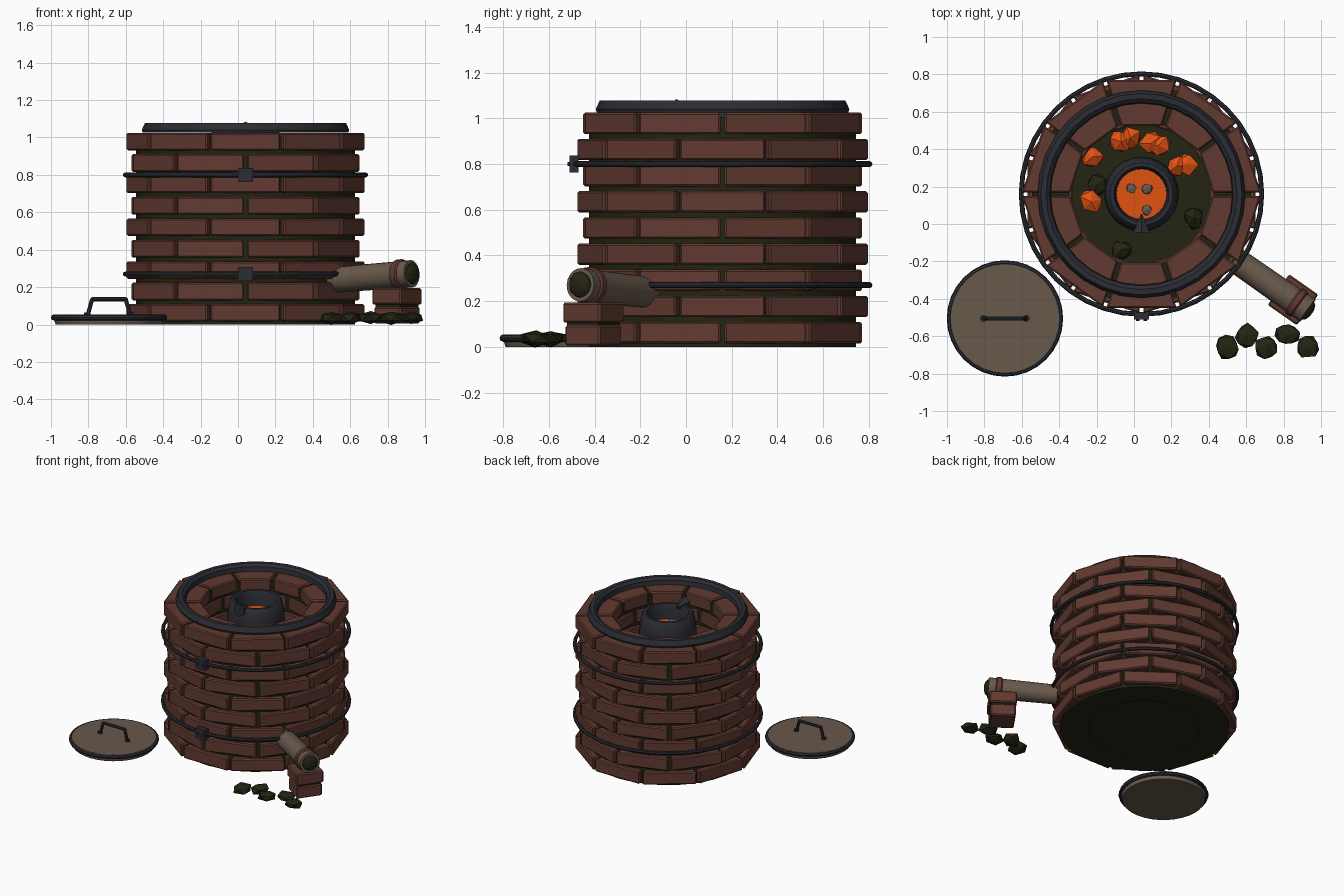
import bpy, bmesh, math, random
from math import sin, cos, pi, tan
from mathutils import Vector, Matrix

if "Cube" in bpy.data.objects:
    bpy.data.objects.remove(bpy.data.objects["Cube"])
random.seed(4)
CX, CY = 0.04, 0.16          # furnace axis


def material(name, r, g, b, rough=0.8):
    m = bpy.data.materials.new(name)
    m.use_nodes = True
    m.diffuse_color = (r, g, b, 1)
    node = m.node_tree.nodes["Principled BSDF"]
    node.inputs["Base Color"].default_value = (r, g, b, 1)
    node.inputs["Roughness"].default_value = rough
    return m


BRICK = material("brick red", 0.12, 0.042, 0.03)
CLAY = material("dark clay", 0.017, 0.018, 0.006)
IRON = material("dark iron", 0.024, 0.026, 0.034)
TAN = material("fired clay tan", 0.14, 0.1, 0.072)
GLOW = material("glowing orange", 0.75, 0.085, 0.006)
DROSS = material("grey dross", 0.13, 0.11, 0.09)


def finish(bm, name, mat, smooth=False, bevel=0):
    bmesh.ops.recalc_face_normals(bm, faces=bm.faces)
    me = bpy.data.meshes.new(name)
    bm.to_mesh(me)
    bm.free()
    me.materials.append(mat)
    ob = bpy.data.objects.new(name, me)
    bpy.context.collection.objects.link(ob)
    if bevel:
        mod = ob.modifiers.new("soft_edges", "BEVEL")
        mod.width, mod.segments = bevel, 1
    if smooth:
        bpy.ops.object.select_all(action="DESELECT")
        ob.select_set(True)
        bpy.context.view_layer.objects.active = ob
        bpy.ops.object.shade_smooth_by_angle(angle=math.radians(35))
    return ob


def lathe(name, profile, mat, x=CX, y=CY, segs=32, ring=False, smooth=True):
    """Turn (radius, z) points round a vertical axis; ring closes the profile."""
    bm = bmesh.new()
    rows = []
    for r, z in profile:
        rows.append([bm.verts.new((x + r * cos(2 * pi * i / segs),
                                   y + r * sin(2 * pi * i / segs), z))
                     for i in range(segs)])
    pairs = list(zip(rows, rows[1:]))
    if ring:
        pairs.append((rows[-1], rows[0]))
    for a, b in pairs:
        for i in range(segs):
            j = (i + 1) % segs
            bm.faces.new((a[i], a[j], b[j], b[i]))
    if not ring:
        bm.faces.new(rows[0])
        bm.faces.new(rows[-1])
    return finish(bm, name, mat, smooth)


def hoop_profile(radius, z, thick, n=8):
    return [(radius + thick * cos(2 * pi * k / n), z + thick * sin(2 * pi * k / n))
            for k in range(n)]


def add_rod(bm, a, b, r1, r2=None, segs=20):
    a, b = Vector(a), Vector(b)
    d = b - a
    m = Matrix.Translation((a + b) / 2) @ d.to_track_quat("Z", "Y").to_matrix().to_4x4()
    bmesh.ops.create_cone(bm, cap_ends=True, segments=segs, radius1=r1,
                          radius2=r1 if r2 is None else r2, depth=d.length, matrix=m)


def add_box(bm, centre, size, turn=0):
    m = Matrix.Translation(centre) @ Matrix.Rotation(turn, 4, "Z") @ Matrix.Diagonal((*size, 1))
    bmesh.ops.create_cube(bm, size=1, matrix=m)


def lumps(name, places, radius, z, mat, squash=0.75):
    bm = bmesh.new()
    for x, y in places:
        m = (Matrix.Translation((x, y, z)) @ Matrix.Diagonal((1, 1, squash, 1))
             @ Matrix.Rotation(random.uniform(0, 6), 4, "Z"))
        new = bmesh.ops.create_icosphere(bm, subdivisions=1, radius=radius, matrix=m)
        for v in new["verts"]:
            c = Vector((x, y, z))
            v.co = c + (v.co - c) * random.uniform(0.8, 1.15)
    finish(bm, name, mat)


# Brick courses, each turned half a brick from the next
COURSES, PER_COURSE, PITCH = 9, 10, 0.1145
OUTER, INNER, GAP = 0.61, 0.365, 0.01
half = pi / PER_COURSE
for c in range(COURSES):
    bm = bmesh.new()
    mid = 0.062 + c * PITCH
    for k in range(PER_COURSE):
        angle = (2 * k + (c + 1) % 2) * half
        turn = Matrix.Translation((CX, CY, mid)) @ Matrix.Rotation(angle, 4, "Z")
        made = bmesh.ops.create_cube(bm, size=2)
        for v in made["verts"]:
            r = OUTER if v.co.x > 0 else INNER
            v.co = turn @ Vector((r, v.co.y * (r * tan(half) - GAP), v.co.z * 0.047))
    finish(bm, f"brick_course_{c + 1}", BRICK, bevel=0.008)

# Mortar core and hearth floor
lathe("mortar_core", [(0.585, 0), (0.585, 1.005), (0.385, 1.005), (0.385, 0)], CLAY, ring=True)
lathe("hearth_floor", [(0.39, 0.006), (0.39, 0.45)], CLAY)

# Iron rim on the top course
lathe("top_rim", [(0.55, 1.026), (0.555, 1.04), (0.538, 1.077), (0.51, 1.077),
                  (0.49, 1.06), (0.485, 1.026)], IRON, ring=True)

# Hoops with riveted clamps
for name, z in (("lower", 0.27), ("upper", 0.8)):
    lathe(name + "_hoop", hoop_profile(0.643, z, 0.013), IRON, segs=40, ring=True)
    bm = bmesh.new()
    add_box(bm, (CX, -0.49, z), (0.08, 0.04, 0.075))
    for s in (-1, 1):
        add_rod(bm, (CX + s * 0.02, -0.5, z), (CX + s * 0.02, -0.518, z), 0.009, segs=8)
    finish(bm, name + "_hoop_clamp", IRON)

# Crucible with its melt and spout
lathe("crucible", [(0.13, 0.45), (0.175, 0.65), (0.2, 0.88), (0.195, 0.96), (0.18, 1.03),
                   (0.168, 1.042), (0.148, 1.042), (0.138, 1.02), (0.133, 0.9)], IRON, segs=24)
lathe("molten_metal", [(0.136, 0.905), (0.136, 0.93)], GLOW, segs=24)
lumps("dross_lumps", [(-0.015, 0.19), (0.07, 0.187), (0.07, 0.075)], 0.031, 0.932, DROSS, 0.5)
bm = bmesh.new()
add_rod(bm, (CX, -0.045, 1.035), (CX, 0.05, 1.035), 0.05, 0.006, segs=6)
finish(bm, "crucible_spout", IRON)

# Coals in the hearth
lumps("hot_coals", [(-0.22, 0.36), (-0.07, 0.44), (-0.02, 0.46), (0.09, 0.43), (0.13, 0.42),
                    (0.23, 0.31), (0.28, 0.32), (-0.23, 0.12)], 0.066, 0.49, GLOW)
lumps("cold_coals", [(-0.2, 0.21), (0.32, 0.03), (-0.07, -0.14)], 0.06, 0.48, CLAY)

# Blast pipe running out from the wall
AIM = math.radians(-35)


def along(d):
    return Vector((CX + d * cos(AIM), CY + d * sin(AIM), 0.24 + (d - 0.6) * 0.065))


bm = bmesh.new()
add_rod(bm, along(0.52), along(1.085), 0.068, 0.073, segs=20)
finish(bm, "blast_pipe", TAN, smooth=True)
bm = bmesh.new()
add_rod(bm, along(0.99), along(1.035), 0.082, segs=20)
finish(bm, "pipe_collar", BRICK, smooth=True, bevel=0.008)
bm = bmesh.new()
end = Matrix.Translation(along(1.085)) @ Matrix.Rotation(AIM, 4, "Z")
bmesh.ops.create_icosphere(bm, subdivisions=2, radius=0.058,
                           matrix=end @ Matrix.Diagonal((0.5, 1, 1, 1)))
finish(bm, "pipe_plug", CLAY)

# Brick pier under the pipe
bm = bmesh.new()
add_box(bm, (0.85, -0.405, 0.15), (0.19, 0.2, 0.088), AIM)
add_box(bm, (0.85, -0.405, 0.05), (0.175, 0.185, 0.09), AIM)
finish(bm, "pipe_pier", BRICK, bevel=0.008)
bm = bmesh.new()
add_box(bm, (0.85, -0.405, 0.1), (0.16, 0.17, 0.03), AIM)
finish(bm, "pier_mortar", CLAY)

# Lid lying on the ground, with its iron edge and handle
LX, LY = -0.69, -0.505
lathe("lid_plate", [(0.285, 0), (0.295, 0.03), (0.29, 0.052)], TAN, LX, LY)
lathe("lid_edge", hoop_profile(0.295, 0.038, 0.016), IRON, LX, LY, ring=True)
bm = bmesh.new()
points = [(LX + x, LY, z) for x, z in ((-0.115, 0.045), (-0.09, 0.135), (0.09, 0.135), (0.115, 0.045))]
for a, b in zip(points, points[1:]):
    add_rod(bm, a, b, 0.011, segs=8)
for p in points[1:3]:
    bmesh.ops.create_icosphere(bm, subdivisions=1, radius=0.012, matrix=Matrix.Translation(p))
for p in (points[0], points[-1]):
    add_rod(bm, (p[0], LY, 0.05), (p[0], LY, 0.064), 0.018, segs=10)
finish(bm, "lid_handle", IRON)

# Spare coal on the ground
lumps("loose_coal", [(0.5, -0.66), (0.6, -0.595), (0.71, -0.655), (0.82, -0.59), (0.925, -0.66)],
      0.07, 0.037, CLAY, 0.53)
